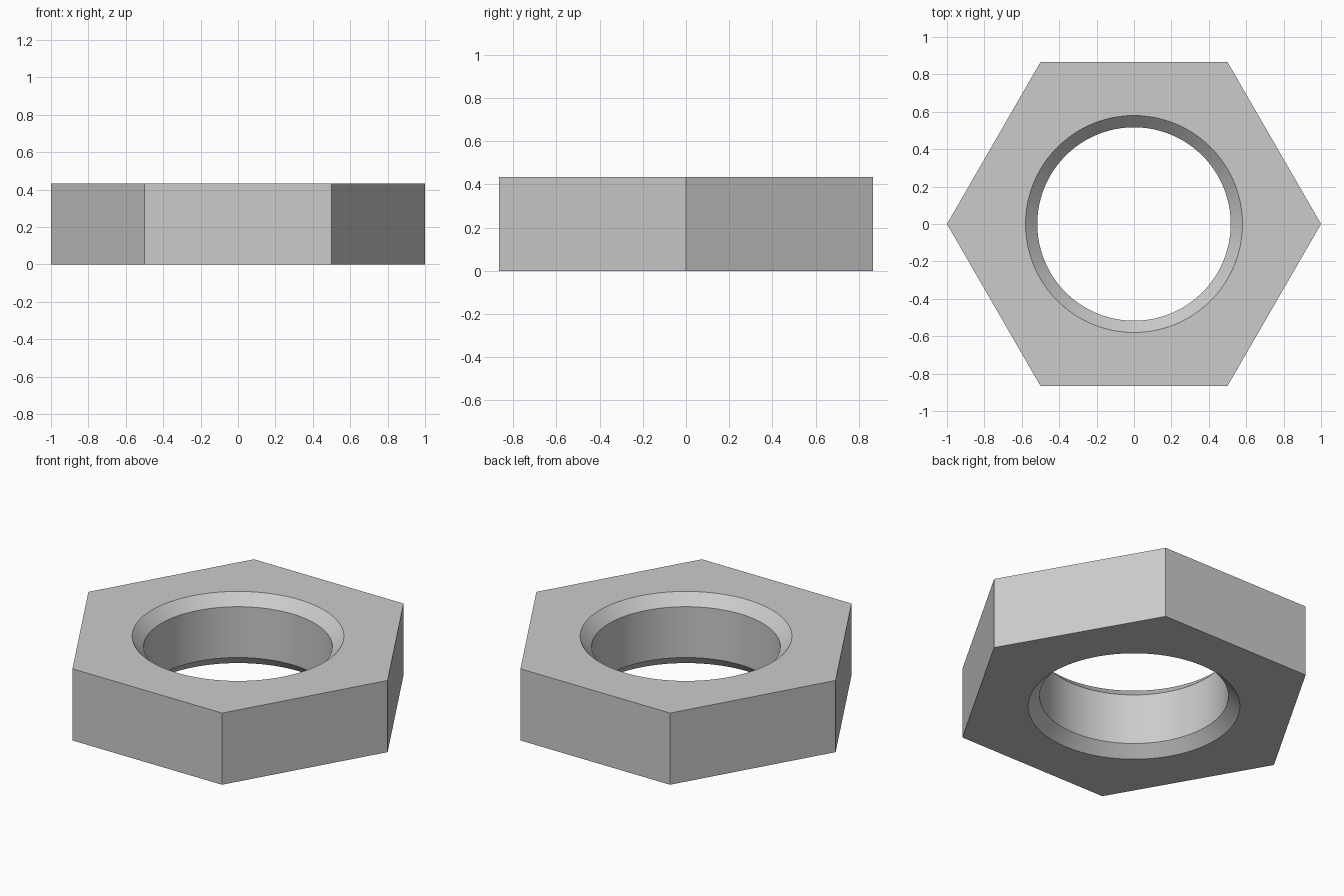
import bpy, bmesh
from math import cos, sin, tau, radians

# Remove the default object
if "Cube" in bpy.data.objects:
    bpy.data.objects.remove(bpy.data.objects["Cube"], do_unlink=True)

HEIGHT = 0.433
BORE, MOUTH = 0.517, 0.58      # bore radius, chamfer mouth radius
CHAMFER = MOUTH - BORE         # 45 degree countersink
SIDES, ARC = 6, 16             # hexagon sides, bore segments per side
SEGMENTS = SIDES * ARC

# Plain grey metal
metal = bpy.data.materials.new("grey metal")
metal.use_nodes = True
grey = (0.6, 0.6, 0.6, 1)
metal.diffuse_color = grey
metal.node_tree.nodes["Principled BSDF"].inputs["Base Color"].default_value = grey

bm = bmesh.new()


def ring(radius, z, count):
    return [bm.verts.new((radius * cos(tau * i / count), radius * sin(tau * i / count), z))
            for i in range(count)]


def bridge(a, b):
    n = len(a)
    for i in range(n):
        j = (i + 1) % n
        bm.faces.new((a[i], a[j], b[j], b[i]))


def end_face(outer, inner):
    # One panel per hexagon side, each running to its arc of the hole
    for s in range(SIDES):
        arc = [inner[(s * ARC + k) % SEGMENTS] for k in range(ARC, -1, -1)]
        bm.faces.new([outer[s], outer[(s + 1) % SIDES]] + arc)


# Hexagonal outside
hex_low, hex_high = ring(1, 0, SIDES), ring(1, HEIGHT, SIDES)
bridge(hex_low, hex_high)

# Countersunk bore, bottom to top
bore = [ring(r, z, SEGMENTS) for r, z in (
    (MOUTH, 0), (BORE, CHAMFER), (BORE, HEIGHT - CHAMFER), (MOUTH, HEIGHT))]
for low, high in zip(bore, bore[1:]):
    bridge(high, low)

# Flat ends
end_face(hex_low, bore[0])
end_face(hex_high, bore[-1])

bmesh.ops.recalc_face_normals(bm, faces=bm.faces)
mesh = bpy.data.meshes.new("hex_nut")
bm.to_mesh(mesh)
bm.free()
mesh.materials.append(metal)
nut = bpy.data.objects.new("hex_nut", mesh)
bpy.context.collection.objects.link(nut)

# Smooth bore, sharp corners
bpy.ops.object.select_all(action="DESELECT")
nut.select_set(True)
bpy.context.view_layer.objects.active = nut
bpy.ops.object.shade_smooth_by_angle(angle=radians(30))
